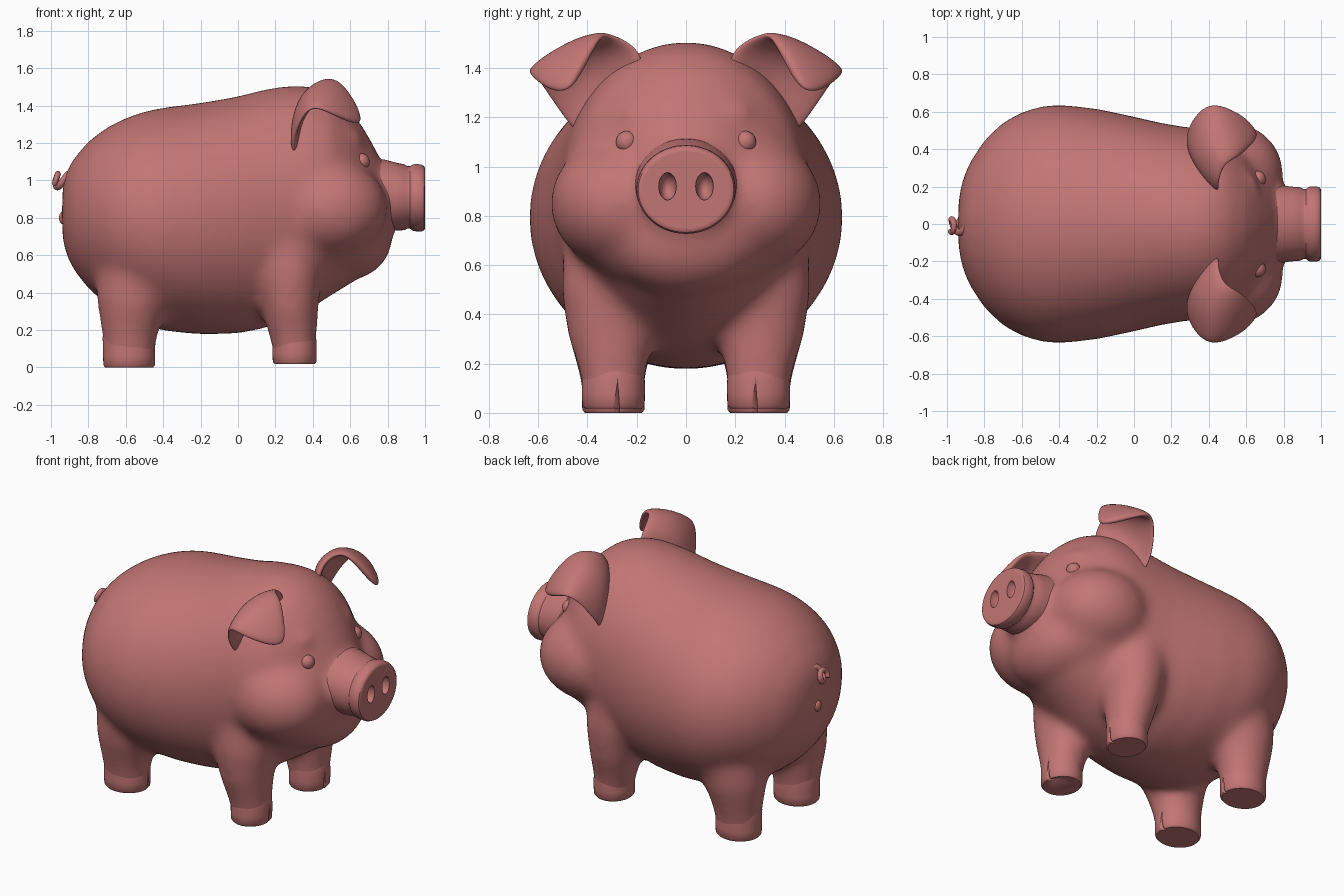
import bpy, bmesh, math
from mathutils import Matrix

if "Cube" in bpy.data.objects:
    bpy.data.objects.remove(bpy.data.objects["Cube"])

pink = bpy.data.materials.new("terracotta pink")
pink.diffuse_color = (0.54, 0.18, 0.175, 1)
pink.use_nodes = True
pink.node_tree.nodes["Principled BSDF"].inputs["Base Color"].default_value = pink.diffuse_color


def activate(ob):
    bpy.ops.object.select_all(action='DESELECT')
    ob.select_set(True)
    bpy.context.view_layer.objects.active = ob


def add_object(name, bm, angle=50):
    bmesh.ops.recalc_face_normals(bm, faces=bm.faces)
    me = bpy.data.meshes.new(name)
    bm.to_mesh(me)
    bm.free()
    ob = bpy.data.objects.new(name, me)
    bpy.context.collection.objects.link(ob)
    me.materials.append(pink)
    activate(ob)
    bpy.ops.object.shade_smooth_by_angle(angle=math.radians(angle))
    return ob


def apply_modifiers(ob):
    activate(ob)
    for m in list(ob.modifiers):
        bpy.ops.object.modifier_apply(modifier=m.name)


def loft(bm, rings, axis, n=48):
    """Ellipses (pos, c1, c2, r1, r2) along x or z, capped at both ends."""
    loops = []
    for p, c1, c2, r1, r2 in rings:
        loop = []
        for i in range(n):
            a = 2 * math.pi * i / n
            u, v = c1 + r1 * math.cos(a), c2 + r2 * math.sin(a)
            loop.append(bm.verts.new((p, u, v) if axis == 'x' else (u, v, p)))
        loops.append(loop)
    for a, b in zip(loops, loops[1:]):
        for i in range(n):
            j = (i + 1) % n
            bm.faces.new((a[i], a[j], b[j], b[i]))
    bm.faces.new(loops[0])
    bm.faces.new(loops[-1])


def ball(bm, c, r, sub=4):
    m = Matrix.Translation(c) @ Matrix.Diagonal((*r, 1))
    bmesh.ops.create_icosphere(bm, subdivisions=sub, radius=1, matrix=m)


def cut(ob, cutter):
    m = ob.modifiers.new("cut", 'BOOLEAN')
    m.operation, m.object, m.solver = 'DIFFERENCE', cutter, 'EXACT'
    apply_modifiers(ob)
    bpy.data.objects.remove(cutter)


# body and head core: x, top, bottom, half width
profile = [(-.94, .95, .7, .11), (-.925, 1.03, .62, .21), (-.885, 1.11, .53, .32),
           (-.8, 1.21, .42, .45), (-.7, 1.285, .335, .545), (-.6, 1.335, .275, .6),
           (-.5, 1.37, .225, .63), (-.4, 1.39, .195, .64), (-.2, 1.415, .175, .618),
           (0, 1.45, .18, .575), (.15, 1.49, .21, .54), (.3, 1.51, .265, .515),
           (.4, 1.502, .32, .5), (.5, 1.465, .385, .465), (.6, 1.38, .445, .385),
           (.67, 1.285, .5, .3), (.73, 1.18, .53, .25), (.79, 1.05, .6, .17)]
bm = bmesh.new()
loft(bm, [(x, 0, (t + b) / 2, w, (t - b) / 2) for x, t, b, w in profile], 'x')
# chin, snout root, cheeks, brows
ball(bm, (.49, 0, .805), (.33, .48, .34))
ball(bm, (.6, 0, .705), (.228, .32, .235))
loft(bm, [(.6, 0, .915, .21, .2), (.86, 0, .91, .19, .172)], 'x')
for s in (1, -1):
    ball(bm, (.49, s * .275, .85), (.31, .277, .265))
    ball(bm, (.61, s * .2, 1.225), (.06, .075, .04))
    # legs, tapering away inside the body
    loft(bm, [(.04, .303, s * .295, .117, .125), (.12, .3, s * .295, .121, .13),
              (.2, .29, s * .3, .135, .145), (.3, .28, s * .305, .15, .175),
              (.5, .265, s * .305, .185, .205), (.7, .24, s * .29, .195, .205),
              (1, .2, s * .25, .15, .18)], 'z')
    loft(bm, [(.03, -.582, s * .295, .138, .127), (.12, -.58, s * .297, .142, .13),
              (.2, -.577, s * .3, .155, .148), (.35, -.56, s * .305, .195, .185),
              (.5, -.54, s * .29, .22, .21), (.8, -.45, s * .25, .2, .2)], 'z')
body = add_object("body", bm, 180)
m = body.modifiers.new("fuse", 'REMESH')
m.mode, m.voxel_size, m.use_smooth_shade = 'VOXEL', .017, True
m = body.modifiers.new("soften", 'SMOOTH')
m.factor, m.iterations = .5, 60
apply_modifiers(body)

# hooves, each with a toe notch
for label, x, z0, r in (("front", .303, .018, .117), ("back", -.582, 0, .138)):
    for s in (1, -1):
        bm = bmesh.new()
        y = s * .295
        loft(bm, [(z0, x, y, r - .01, .116), (z0 + .012, x, y, r, .126),
                  (z0 + .06, x, y, r + .001, .128), (z0 + .1, x, y, r + .001, .128),
                  (z0 + .16, x - .004, y, r, .126), (z0 + .2, x - .008, y, r - .01, .12)], 'z')
        hoof = add_object(label + "_hoof", bm)
        bm = bmesh.new()
        bmesh.ops.create_cone(bm, cap_ends=True, segments=3, radius1=.06, radius2=.012,
                              depth=.13, matrix=Matrix.Translation((x + r + .01, s * .28, z0 + .045))
                              @ Matrix.Diagonal((1, .4, 1, 1)) @ Matrix.Rotation(math.pi, 4, 'Z'))
        cutter = add_object("notch_cutter", bm)
        # the notch goes through the leg inside the hoof as well
        other = cutter.copy()
        bpy.context.collection.objects.link(other)
        cut(hoof, cutter)
        cut(body, other)

# snout with rim and nostrils
bm = bmesh.new()
loft(bm, [(x, 0, cz, ry, rz) for x, cz, ry, rz in (
    (.7, .925, .212, .197), (.79, .92, .207, .19), (.84, .914, .2, .182),
    (.89, .91, .196, .176), (.905, .909, .187, .167),
    (.92, .909, .187, .167), (.932, .908, .198, .176), (.95, .908, .201, .18),
    (.98, .906, .2, .179), (.994, .905, .194, .172), (1, .905, .183, .162),
    (1, .905, .175, .154))], 'x', 64)
snout = add_object("snout", bm)
bm = bmesh.new()
for s in (1, -1):
    ball(bm, (1, s * .075, .92), (.07, .036, .056), 3)
cut(snout, add_object("nostril_cutter", bm))
activate(snout)
bpy.ops.object.shade_smooth_by_angle(angle=math.radians(35))

# eyes
for s in (1, -1):
    bm = bmesh.new()
    ball(bm, (.662, s * .24, 1.1), (.042, .045, .045), 3)
    add_object("eye", bm, 180)

# folded ears: rows from root over the crest to the drooping tip
ear_rows = [[(.46, .15, 1.4), (.35, .3, 1.3), (.33, .4, 1.08)],
            [(.45, .2, 1.5), (.29, .37, 1.42), (.27, .49, 1.17)],
            [(.48, .32, 1.545), (.39, .47, 1.515), (.36, .635, 1.4)],
            [(.56, .35, 1.525), (.54, .49, 1.475), (.46, .65, 1.375)],
            [(.645, .44, 1.355), (.67, .485, 1.295), (.6, .56, 1.31)]]
for s in (1, -1):
    bm = bmesh.new()
    g = [[bm.verts.new((x, s * y, z)) for x, y, z in row] for row in ear_rows]
    for a, b in zip(g, g[1:]):
        for i in range(2):
            bm.faces.new((a[i], a[i + 1], b[i + 1], b[i]))
    ear = add_object("ear", bm, 180)
    m = ear.modifiers.new("thick", 'SOLIDIFY')
    m.thickness, m.offset = .05, 0
    m = ear.modifiers.new("round", 'SUBSURF')
    m.levels = m.render_levels = 3
    apply_modifiers(ear)

# curly tail
cu = bpy.data.curves.new("tail", 'CURVE')
cu.dimensions, cu.bevel_depth, cu.bevel_resolution, cu.use_fill_caps = '3D', .02, 4, True
sp = cu.splines.new('POLY')
sp.points.add(40)
for i, p in enumerate(sp.points):
    t = i / 40
    a = t * 3.2 * math.pi
    p.co = (-.89 - .085 * min(1, t * 1.6) + .012 * math.sin(a),
            .035 * math.cos(a) - .01, 1.0 + .035 * math.sin(a), 1)
    p.radius = 1.1 - .4 * t
tail = bpy.data.objects.new("tail", cu)
bpy.context.collection.objects.link(tail)
cu.materials.append(pink)

# small bump under the tail
bm = bmesh.new()
ball(bm, (-.935, 0, .8), (.022, .03, .035), 3)
add_object("rear_bump", bm, 180)
